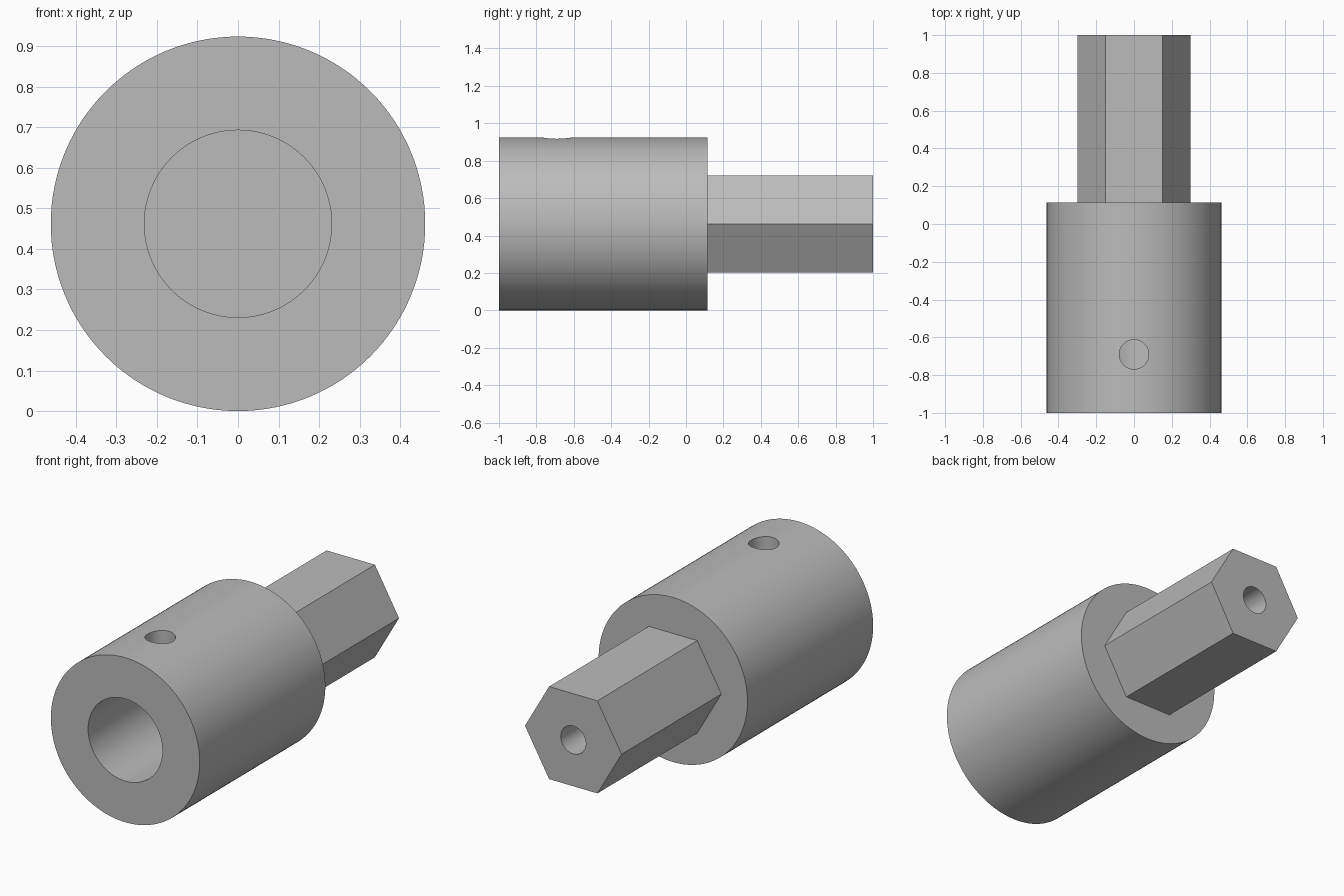
import bpy, bmesh, math
from mathutils import Matrix, Vector

cube = bpy.data.objects.get("Cube")
if cube:
    bpy.data.objects.remove(cube, do_unlink=True)

AXIS_Z = 0.462      # height of the main axis, equal to the body radius
SHOULDER = 0.115    # y where the round body meets the hex shank
HOLE_R = 0.078      # radius of both small holes

steel = bpy.data.materials.new("plain_grey")
steel.use_nodes = True
grey = (0.5, 0.5, 0.5, 1)
steel.diffuse_color = grey
steel.node_tree.nodes["Principled BSDF"].inputs["Base Color"].default_value = grey


def prism(name, radius, start, end, sides):
    """Closed prism between two points, with one corner on the x axis."""
    start, end = Vector(start), Vector(end)
    along = (end - start).normalized()
    side = Vector((1, 0, 0))
    turn = Matrix((side, along.cross(side), along)).transposed().to_4x4()
    spin = Matrix.Rotation(math.pi / 2, 4, "Z")
    bm = bmesh.new()
    bmesh.ops.create_cone(bm, cap_ends=True, segments=sides,
                          radius1=radius, radius2=radius,
                          depth=(end - start).length,
                          matrix=Matrix.Translation((start + end) / 2) @ turn @ spin)
    bmesh.ops.recalc_face_normals(bm, faces=bm.faces)
    mesh = bpy.data.meshes.new(name)
    bm.to_mesh(mesh)
    bm.free()
    mesh.materials.append(steel)
    obj = bpy.data.objects.new(name, mesh)
    bpy.context.collection.objects.link(obj)
    return obj


def activate(obj):
    bpy.ops.object.select_all(action="DESELECT")
    obj.select_set(True)
    bpy.context.view_layer.objects.active = obj


def drill(obj, cutter):
    """Cut the cutter out of the part, then discard it."""
    cutter.hide_render = True
    mod = obj.modifiers.new("drill", "BOOLEAN")
    mod.operation = "DIFFERENCE"
    mod.solver = "EXACT"
    mod.object = cutter
    activate(obj)
    bpy.ops.object.modifier_apply(modifier=mod.name)
    bpy.data.objects.remove(cutter, do_unlink=True)


# Round body with a blind front bore and a set screw hole in the top
body = prism("socket_body", AXIS_Z, (0, -1, AXIS_Z), (0, SHOULDER, AXIS_Z), 128)
drill(body, prism("bore_cutter", AXIS_Z / 2, (0, -1.2, AXIS_Z), (0, -0.2, AXIS_Z), 96))
drill(body, prism("screw_hole_cutter", HOLE_R, (0, -0.69, AXIS_Z), (0, -0.69, 1.2), 48))

# Hex shank with a blind hole in its rear end
shank = prism("hex_shank", 0.3, (0, SHOULDER - 0.03, AXIS_Z), (0, 1, AXIS_Z), 6)
drill(shank, prism("end_hole_cutter", HOLE_R, (0, 0.5, AXIS_Z), (0, 1.2, AXIS_Z), 48))

for part in (body, shank):
    activate(part)
    bpy.ops.object.shade_smooth_by_angle(angle=math.radians(30))
